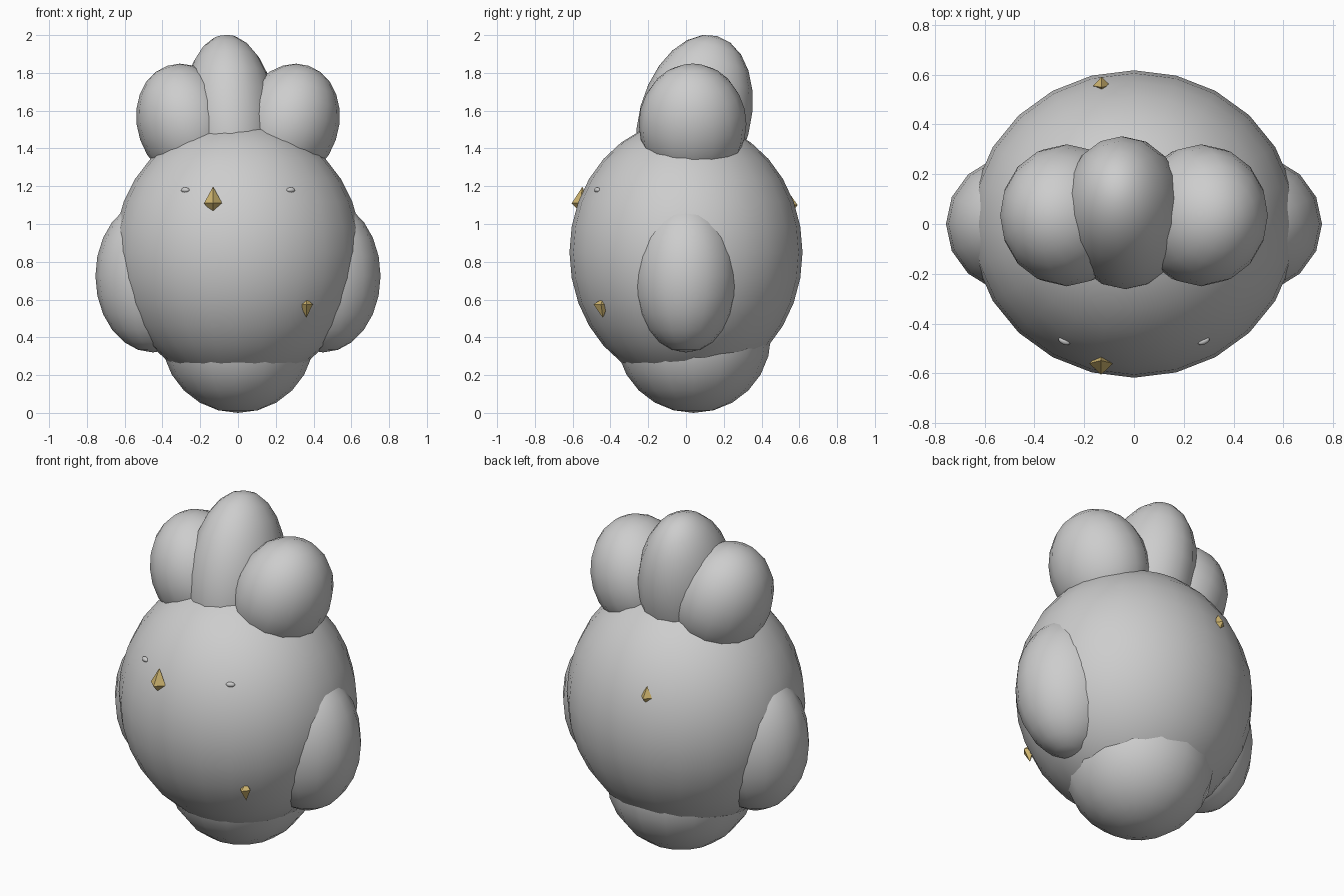
import bpy
import bmesh
from math import radians

cube = bpy.data.objects.get("Cube")
if cube:
    bpy.data.objects.remove(cube, do_unlink=True)


def material(name, colour):
    mat = bpy.data.materials.new(name)
    mat.use_nodes = True
    mat.diffuse_color = (*colour, 1)
    mat.node_tree.nodes["Principled BSDF"].inputs["Base Color"].default_value = (*colour, 1)
    return mat


GREY = material("light grey", (0.61, 0.61, 0.61))
GOLD = material("gold", (0.62, 0.46, 0.16))


def ellipsoid(name, centre, radii, tilt=(0, 0, 0), segments=16, rings=12):
    bpy.ops.mesh.primitive_uv_sphere_add(segments=segments, ring_count=rings, radius=1,
                                         location=centre,
                                         rotation=[radians(a) for a in tilt])
    obj = bpy.context.object
    obj.name = name
    obj.scale = radii
    obj.data.materials.append(GREY)
    bpy.ops.object.shade_smooth()
    return obj


def gem(name, centre, width, depth, up, down, lean):
    """Four-sided double pyramid; lean moves its two tips along y."""
    bm = bmesh.new()
    belt = [bm.verts.new(p) for p in
            ((width, 0, 0), (0, depth, 0), (-width, 0, 0), (0, -depth, 0))]
    top = bm.verts.new((0, lean, up))
    bottom = bm.verts.new((0, lean, -down))
    for a, b in zip(belt, belt[1:] + belt[:1]):
        bm.faces.new((a, b, top))
        bm.faces.new((b, a, bottom))
    bmesh.ops.recalc_face_normals(bm, faces=bm.faces)
    mesh = bpy.data.meshes.new(name)
    bm.to_mesh(mesh)
    bm.free()
    mesh.materials.append(GOLD)
    obj = bpy.data.objects.new(name, mesh)
    obj.location = centre
    bpy.context.collection.objects.link(obj)


# Main mass and rounded base
ellipsoid("body", (0, 0, 0.85), (0.655, 0.617, 0.70), segments=24, rings=16)
ellipsoid("base", (0, 0.04, 0.405), (0.405, 0.41, 0.405))

# Crest: tall middle lobe leaning back, two shorter lobes leaning out
ellipsoid("middle_crest", (-0.04, 0.045, 1.55), (0.25, 0.295, 0.462), (-15, -4, 0))
for side, s in (("left", 1), ("right", -1)):
    ellipsoid(side + "_crest", (s * 0.27, 0.035, 1.53), (0.262, 0.285, 0.325), (0, s * 19, 0))
    ellipsoid(side + "_wing", (s * 0.45, 0, 0.725), (0.305, 0.282, 0.405))
    ellipsoid(side + "_eye", (s * 0.28, -0.47, 1.18), (0.025, 0.014, 0.014),
              (0, 0, s * 25), 12, 8)

# Gold pieces set into the surface
gem("beak", (-0.132, -0.56, 1.11), 0.048, 0.045, 0.088, 0.06, 0.012)
gem("back_gem", (-0.13, 0.555, 1.10), 0.035, 0.036, 0.06, 0.05, -0.006)
gem("belly_gem", (0.362, -0.45, 0.575), 0.034, 0.04, 0.03, 0.072, 0.01)
